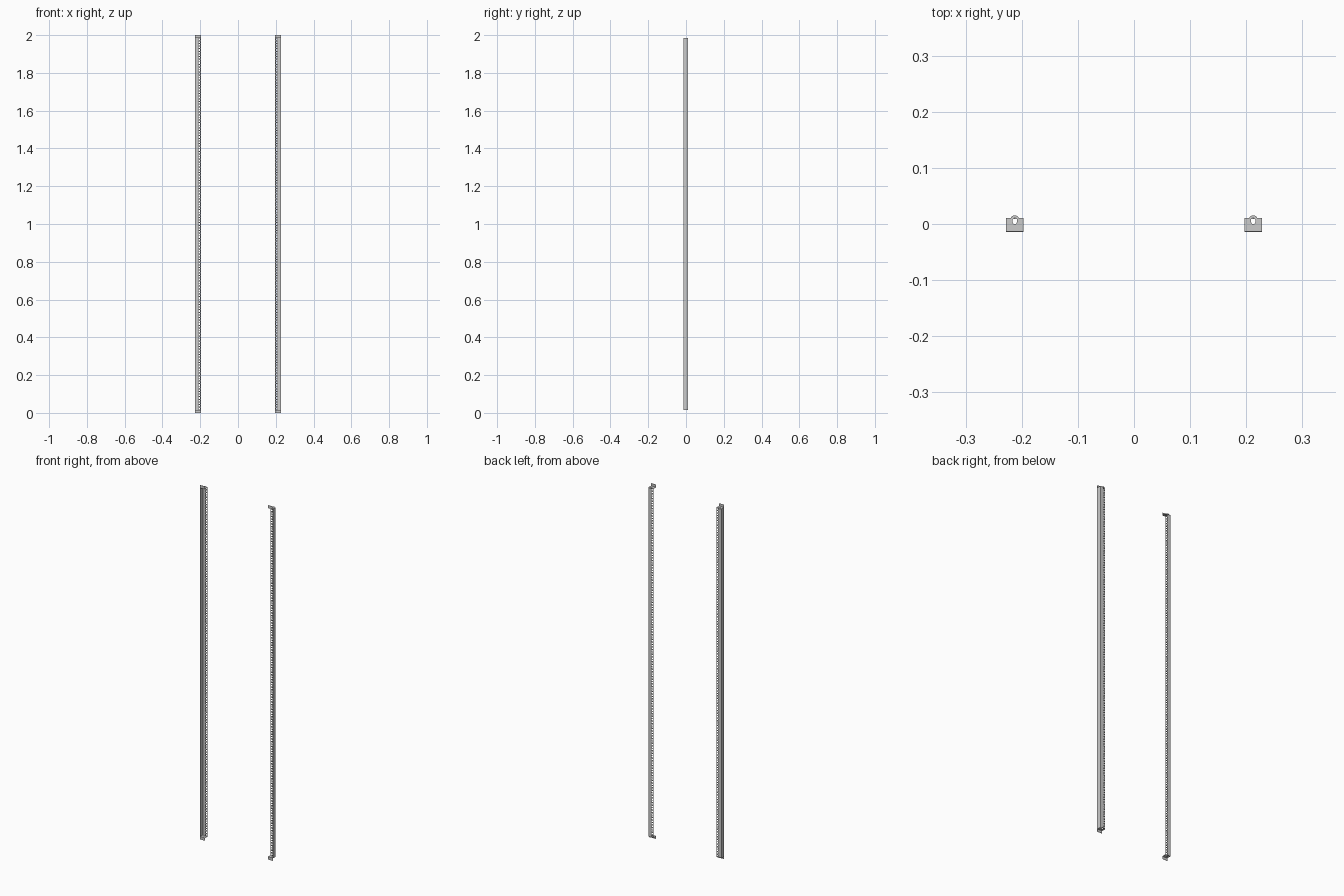
import bpy, bmesh, math

if "Cube" in bpy.data.objects:
    bpy.data.objects.remove(bpy.data.objects["Cube"])

T = 0.0018          # sheet thickness
Z0, Z1 = 0.016, 1.984
CX = 0.2125         # rail centre
XI, XO = 0.197, 0.228
YF, YB = -0.0145, 0.0105


def finish(ob):
    bpy.context.scene.collection.objects.link(ob)
    return ob


def box(bm, x0, x1, y0, y1, z0, z1):
    vs = [bm.verts.new((x, y, z)) for x in (x0, x1) for y in (y0, y1) for z in (z0, z1)]
    for f in ((0, 1, 3, 2), (4, 6, 7, 5), (0, 4, 5, 1), (2, 3, 7, 6), (0, 2, 6, 4), (1, 5, 7, 3)):
        bm.faces.new([vs[i] for i in f])
    bmesh.ops.recalc_face_normals(bm, faces=bm.faces)


# Angle-section rail with square holes in the 5/5/4 rack spacing
def rail(name, s):
    unit = (Z1 - Z0) / 47
    hole = 0.0083
    zs = [Z0]
    for u in range(47):
        for f in (1 / 7, 0.5, 6 / 7):
            c = Z0 + unit * (u + f)
            zs += [c - hole / 2, c + hole / 2]
    zs.append(Z1)
    prof = [(XI, YB), (0.2, YB), (0.2 + hole, YB), (XO, YB), (XO, YF)]
    bm = bmesh.new()
    rows = [[bm.verts.new((s * x, y, z)) for x, y in prof] for z in zs]
    for j in range(len(zs) - 1):
        for i in range(len(prof) - 1):
            if i == 1 and j % 2 == 1:
                continue
            q = [rows[j][i], rows[j][i + 1], rows[j + 1][i + 1], rows[j + 1][i]]
            bm.faces.new(q if s > 0 else q[::-1])
    bmesh.ops.recalc_face_normals(bm, faces=bm.faces)
    # make the back flange face backwards so the thickness grows inwards
    bm.faces.ensure_lookup_table()
    if bm.faces[0].normal.y < 0:
        bmesh.ops.reverse_faces(bm, faces=bm.faces)
    me = bpy.data.meshes.new(name)
    bm.to_mesh(me)
    bm.free()
    ob = finish(bpy.data.objects.new(name, me))
    m = ob.modifiers.new("thickness", 'SOLIDIFY')
    m.thickness = T
    m.offset = -1
    m.use_even_offset = True


def arc(cx, cy, r, a0, a1, n=12):
    return [(cx + r * math.cos(math.radians(a0 + (a1 - a0) * i / n)),
             cy + r * math.sin(math.radians(a0 + (a1 - a0) * i / n))) for i in range(n + 1)]


# Horizontal end tab with a rounded nose and a slot
def tab(name, s, z):
    cx = s * CX
    w = (XO - XI) / 2
    outer = [(cx - w, YF), (cx + w, YF), (cx + w, YB)]
    outer += arc(cx, 0.008, 0.0075, 20, 160) + [(cx - w, YB)]
    slot = arc(cx, 0.0075, 0.0037, 0, 180) + arc(cx, 0.0035, 0.0037, 180, 360)
    cu = bpy.data.curves.new(name, 'CURVE')
    cu.dimensions = '2D'
    cu.fill_mode = 'BOTH'
    cu.extrude = T / 2
    for pts in (outer, slot):
        sp = cu.splines.new('POLY')
        sp.points.add(len(pts) - 1)
        for p, (x, y) in zip(sp.points, pts):
            p.co = (x, y, 0, 1)
        sp.use_cyclic_u = True
    ob = finish(bpy.data.objects.new(name, cu))
    ob.location.z = z


# Upright lip folded off the front of each end tab
def lip(name, s, z0, z1):
    bm = bmesh.new()
    box(bm, s * CX - 0.0155, s * CX + 0.0155, YF, YF + T, z0, z1)
    me = bpy.data.meshes.new(name)
    bm.to_mesh(me)
    bm.free()
    finish(bpy.data.objects.new(name, me))


for side, s in (("left", -1), ("right", 1)):
    rail(side + "_rail", s)
    tab(side + "_bottom_tab", s, Z0 - T / 2)
    tab(side + "_top_tab", s, Z1 + T / 2)
    lip(side + "_bottom_lip", s, 0, Z0)
    lip(side + "_top_lip", s, Z1, 2)
